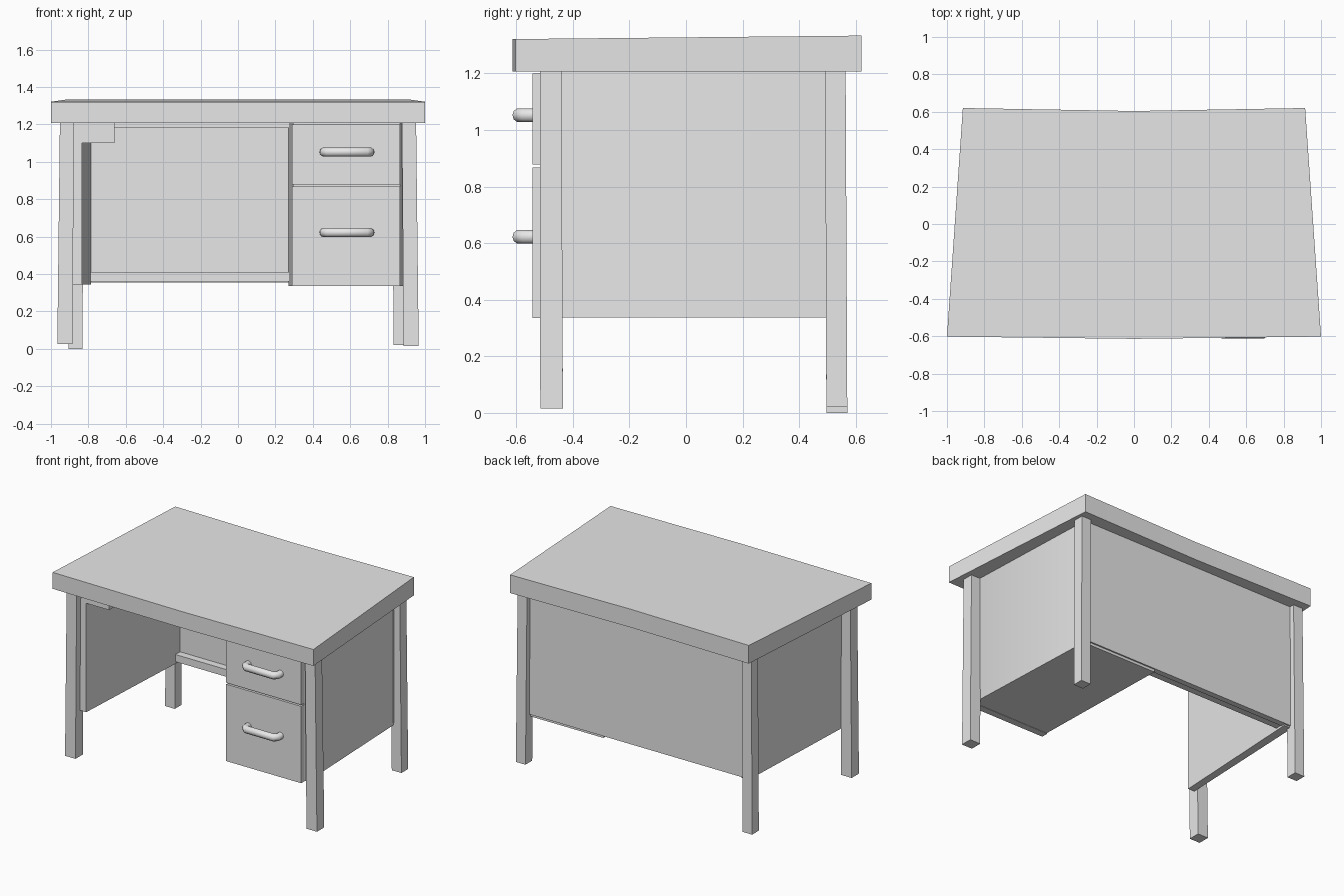
import bpy, bmesh, math

if "Cube" in bpy.data.objects:
    bpy.data.objects.remove(bpy.data.objects["Cube"])

grey = bpy.data.materials.new("plain grey")
grey.diffuse_color = (0.8, 0.8, 0.8, 1)
grey.use_nodes = True
grey.node_tree.nodes["Principled BSDF"].inputs["Base Color"].default_value = grey.diffuse_color


def smooth(ob, angle=40):
    bpy.ops.object.select_all(action='DESELECT')
    bpy.context.view_layer.objects.active = ob
    ob.select_set(True)
    bpy.ops.object.shade_smooth_by_angle(angle=math.radians(angle))


def loft(name, bottom, top, bevel=0.0, segments=3):
    """Solid between two matching counter-clockwise outlines of 3D points."""
    n = len(bottom)
    bm = bmesh.new()
    lo = [bm.verts.new(p) for p in bottom]
    hi = [bm.verts.new(p) for p in top]
    bm.faces.new(lo[::-1])
    bm.faces.new(hi)
    for i in range(n):
        j = (i + 1) % n
        bm.faces.new((lo[i], lo[j], hi[j], hi[i]))
    if bevel:
        edges = [e for e in bm.edges if e.calc_face_angle(0) > 0.3]
        bmesh.ops.bevel(bm, geom=edges, offset=bevel, segments=segments,
                        profile=0.5, affect='EDGES', clamp_overlap=True)
    bmesh.ops.recalc_face_normals(bm, faces=bm.faces)
    me = bpy.data.meshes.new(name)
    bm.to_mesh(me)
    bm.free()
    me.materials.append(grey)
    ob = bpy.data.objects.new(name, me)
    bpy.context.collection.objects.link(ob)
    smooth(ob)
    return ob


def prism(name, outline, z0, z1, bevel=0.0, segments=3):
    return loft(name, [(x, y, z0) for x, y in outline],
                [(x, y, z1) for x, y in outline], bevel, segments)


def box(name, x0, x1, y0, y1, z0, z1, bevel=0.0, segments=3):
    return prism(name, [(x0, y0), (x1, y0), (x1, y1), (x0, y1)], z0, z1, bevel, segments)


def square(x, y, z, r):
    return [(x - r, y - r, z), (x + r, y - r, z), (x + r, y + r, z), (x - r, y + r, z)]


# tapered desk top, slightly higher at the back
plan = [(-1, -0.602), (0, -0.614), (1, -0.602), (0.915, 0.62), (0, 0.604), (-0.915, 0.62)]
loft("desk_top", [(x, y, 1.207) for x, y in plan],
     [(x, y, 1.327 + 0.01 * y) for x, y in plan], 0.032, 4)

# four legs, slightly splayed outwards
for side, s, zf, zb in (("left", -1, 0.025, 0.0), ("right", 1, 0.015, 0.02)):
    loft("front_leg_" + side, square(s * 0.926, -0.475, zf, 0.04),
         square(s * 0.914, -0.478, 1.23, 0.038), 0.022)
    loft("back_leg_" + side, square(s * 0.869, 0.533, zb, 0.037),
         square(s * 0.86, 0.528, 1.23, 0.036), 0.02)

# left side panel
prism("left_side_panel", [(-0.885, -0.47), (-0.835, -0.47), (-0.785, 0.52), (-0.845, 0.52)],
      0.345, 1.22, 0.012, 2)

# back panel with a lip along its lower inside edge and a rail at the top
box("back_panel", -0.85, 0.85, 0.49, 0.53, 0.355, 1.22, 0.008, 2)
box("back_panel_lip", -0.80, 0.29, 0.44, 0.51, 0.36, 0.41, 0.015)
box("back_panel_rail", -0.80, 0.29, 0.45, 0.51, 1.18, 1.22, 0.01, 2)

# small bracket under the top on the left
box("left_bracket", -0.84, -0.66, -0.47, -0.10, 1.10, 1.22, 0.015)

# drawer cabinet
prism("drawer_cabinet", [(0.295, -0.515), (0.865, -0.515), (0.885, -0.47),
                         (0.845, 0.52), (0.27, 0.52)], 0.337, 1.22, 0.006, 2)

# drawer fronts with bar handles
for name, z0, z1, hz in (("upper", 0.878, 1.20, 1.052), ("lower", 0.335, 0.868, 0.622)):
    box(name + "_drawer_front", 0.29, 0.865, -0.543, -0.495, z0, z1, 0.02, 3)
    cu = bpy.data.curves.new(name + "_handle", 'CURVE')
    cu.dimensions = '3D'
    cu.bevel_depth = 0.025
    cu.bevel_resolution = 3
    cu.use_fill_caps = True
    path = [(0.465, -0.52), (0.465, -0.572), (0.485, -0.59),
            (0.69, -0.59), (0.71, -0.572), (0.71, -0.52)]
    sp = cu.splines.new('POLY')
    sp.points.add(len(path) - 1)
    for p, (x, y) in zip(sp.points, path):
        p.co = (x - 0.005, y, hz, 1)
    cu.materials.append(grey)
    ob = bpy.data.objects.new(name + "_handle", cu)
    bpy.context.collection.objects.link(ob)
    bpy.ops.object.select_all(action='DESELECT')
    bpy.context.view_layer.objects.active = ob
    ob.select_set(True)
    bpy.ops.object.convert(target='MESH')
    smooth(bpy.context.view_layer.objects.active, 50)
